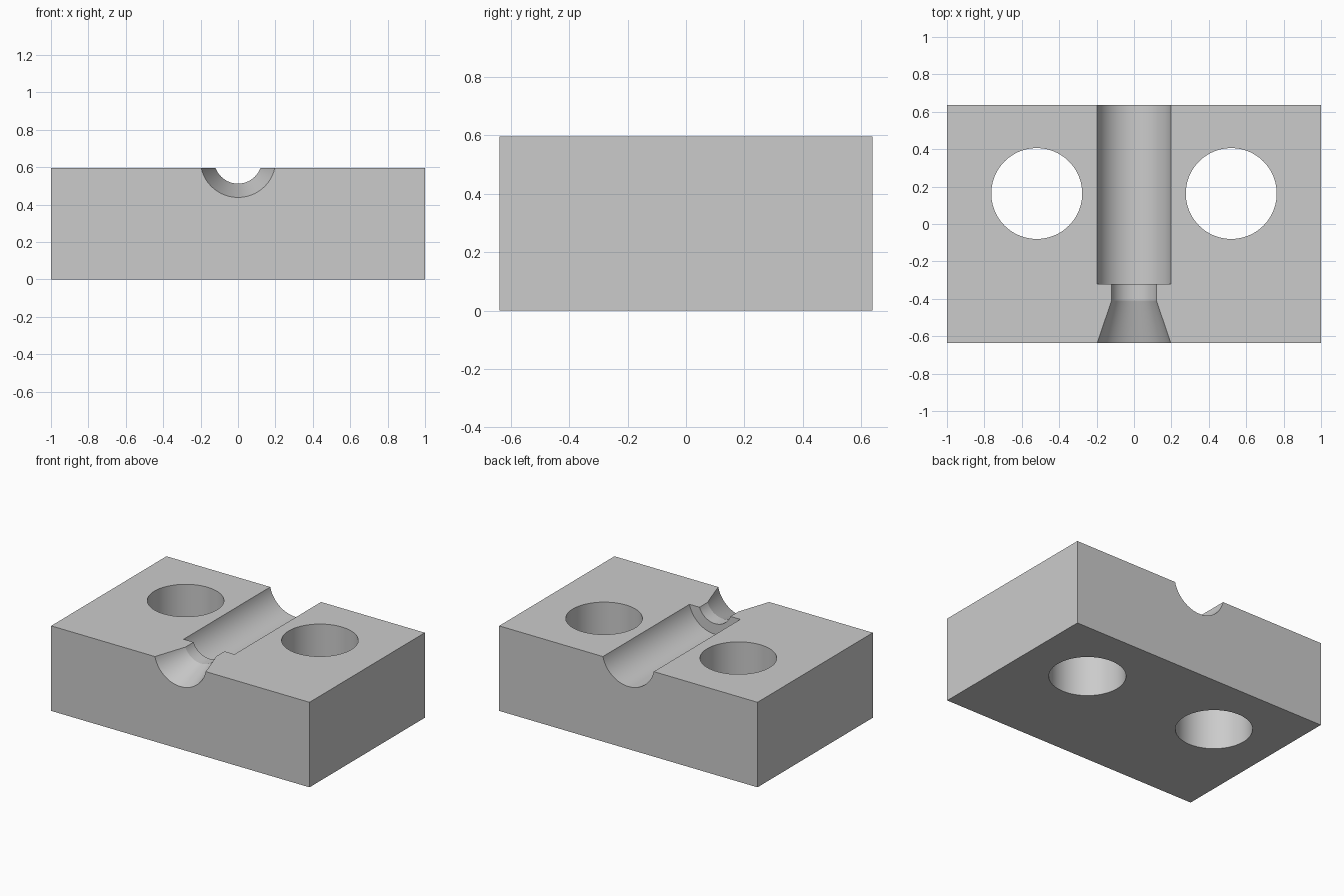
import bpy, bmesh, math
from mathutils import Matrix, Vector

if "Cube" in bpy.data.objects:
    bpy.data.objects.remove(bpy.data.objects["Cube"], do_unlink=True)

WIDTH, DEPTH, HEIGHT = 2.0, 1.275, 0.595
AXIS_Z = 0.64          # groove axis sits just above the top face

grey = bpy.data.materials.new("light grey")
grey.use_nodes = True
colour = (0.6, 0.6, 0.6, 1)
grey.diffuse_color = colour
grey.node_tree.nodes["Principled BSDF"].inputs["Base Color"].default_value = colour


def make_object(name, bm):
    bmesh.ops.recalc_face_normals(bm, faces=bm.faces)
    mesh = bpy.data.meshes.new(name)
    bm.to_mesh(mesh)
    bm.free()
    mesh.materials.append(grey)
    obj = bpy.data.objects.new(name, mesh)
    bpy.context.collection.objects.link(obj)
    return obj


def turned(name, profile, matrix, sides=96):
    """Closed solid turned about local z from (radius, z) stations."""
    bm = bmesh.new()
    rings = []
    for radius, z in profile:
        angles = [2 * math.pi * i / sides for i in range(sides)]
        rings.append([bm.verts.new((radius * math.cos(a), radius * math.sin(a), z))
                      for a in angles])
    for low, high in zip(rings, rings[1:]):
        for i in range(sides):
            j = (i + 1) % sides
            bm.faces.new((low[i], low[j], high[j], high[i]))
    bm.faces.new(rings[0])
    bm.faces.new(rings[-1])
    bm.transform(matrix)
    return make_object(name, bm)


# Solid block
bm = bmesh.new()
bmesh.ops.create_cube(bm, size=1)
bm.transform(Matrix.Translation((0, 0, HEIGHT / 2)) @ Matrix.Diagonal((WIDTH, DEPTH, HEIGHT, 1)))
block = make_object("clamp_block", bm)

# Stepped groove: flared mouth, narrow neck, wide channel
front = -DEPTH / 2
flare = (0.202 - 0.128) / (-0.41 - front)
along_y = Matrix.Translation((0, 0, AXIS_Z)) @ Matrix.Rotation(-math.pi / 2, 4, "X")
cutters = [turned("groove_cutter",
                  [(0.202 + 0.05 * flare, front - 0.05), (0.128, -0.41), (0.128, -0.32),
                   (0.202, -0.32), (0.202, DEPTH / 2 + 0.05)], along_y)]

# Two through holes
for side, x in (("left", 0.52), ("right", -0.52)):
    cutters.append(turned(side + "_hole_cutter", [(0.243, -0.1), (0.243, HEIGHT + 0.1)],
                          Matrix.Translation((x, 0.163, 0))))

# Cut, then discard the cutters
bpy.ops.object.select_all(action="DESELECT")
bpy.context.view_layer.objects.active = block
block.select_set(True)
for cutter in cutters:
    cut = block.modifiers.new(cutter.name, "BOOLEAN")
    cut.operation = "DIFFERENCE"
    cut.solver = "EXACT"
    cut.object = cutter
    bpy.ops.object.modifier_apply(modifier=cut.name)
    bpy.data.objects.remove(cutter, do_unlink=True)

bpy.ops.object.shade_smooth_by_angle(angle=math.radians(15))
